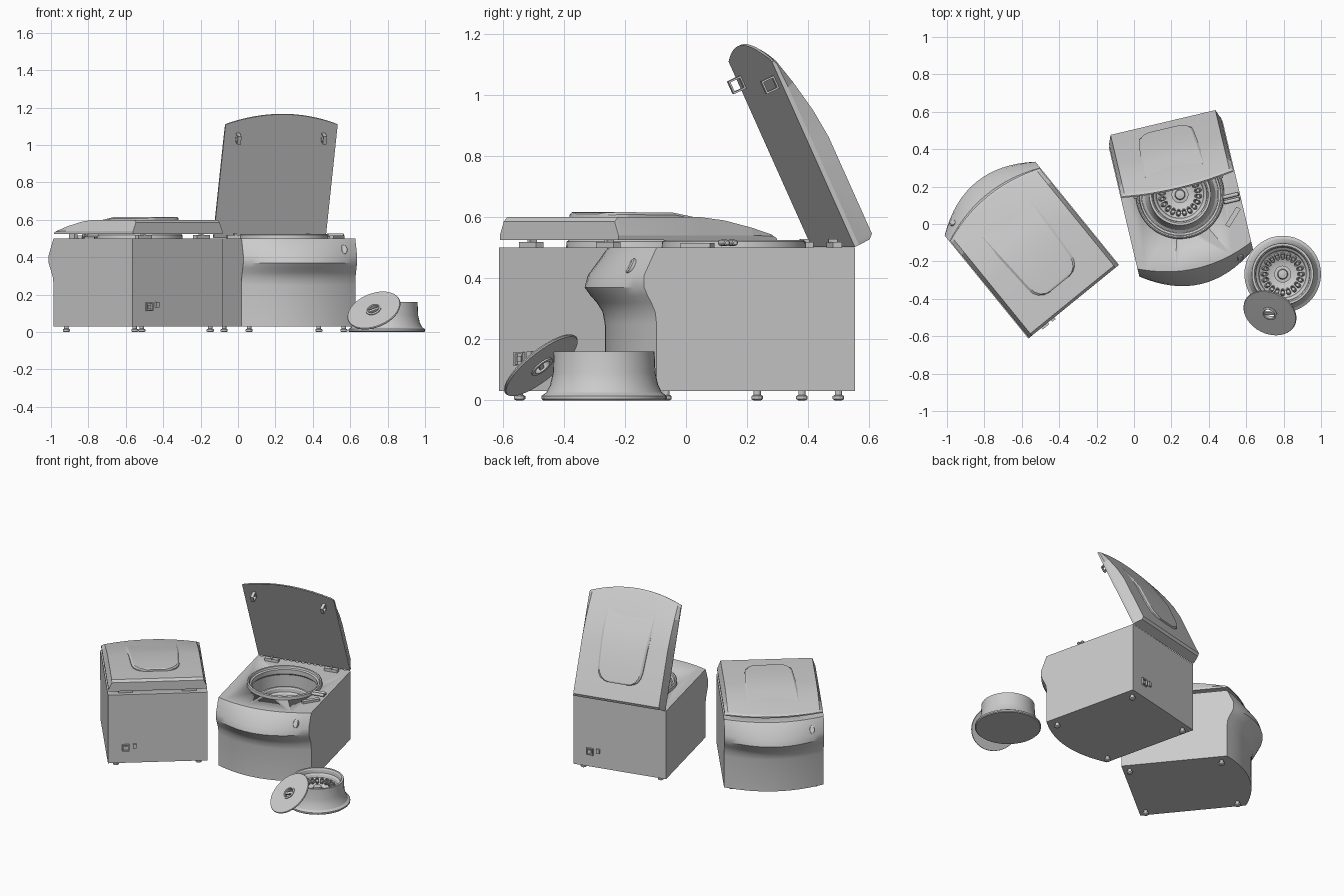
import bpy, bmesh
from math import radians, sin, cos, pi
from mathutils import Matrix, Vector

if "Cube" in bpy.data.objects:
    bpy.data.objects.remove(bpy.data.objects["Cube"])

T, R = Matrix.Translation, Matrix.Rotation


def finish(name, bm, m, angle=28):
    bmesh.ops.remove_doubles(bm, verts=bm.verts, dist=1e-5)
    bmesh.ops.recalc_face_normals(bm, faces=bm.faces)
    me = bpy.data.meshes.new(name)
    bm.to_mesh(me)
    bm.free()
    me.shade_smooth()
    me.set_sharp_from_angle(angle=radians(angle))
    ob = bpy.data.objects.new(name, me)
    bpy.context.collection.objects.link(ob)
    ob.matrix_world = m
    return ob


def bridge(bm, rings, cap=True, loop=False):
    """Skin a list of closed rings."""
    rs = [[bm.verts.new(p) for p in r] for r in rings]
    n = len(rs[0])
    for a, b in zip(rs, rs[1:] + (rs[:1] if loop else [])):
        for i in range(n):
            j = (i + 1) % n
            bm.faces.new((a[i], a[j], b[j], b[i]))
    if cap:
        bm.faces.new(rs[0])
        bm.faces.new(rs[-1])


def loft(name, rings, m, angle=28):
    bm = bmesh.new()
    bridge(bm, rings)
    return finish(name, bm, m, angle)


def lathe(name, prof, m, n=40, loop=False, copies=None):
    bm = bmesh.new()
    for c in copies or [Matrix()]:
        bridge(bm, [[c @ Vector((r * cos(2 * pi * i / n), r * sin(2 * pi * i / n), z))
                     for i in range(n)] for r, z in prof], not loop, loop)
    return finish(name, bm, m)


def boxes(name, items, m):
    """items: (centre, size, z rotation in degrees)"""
    bm = bmesh.new()
    for c, s, a in items:
        bmesh.ops.create_cube(bm, size=1, matrix=T(c) @ R(radians(a), 4, 'Z')
                              @ Matrix.Diagonal((*s, 1)))
    return finish(name, bm, m)


def rotor(tag, m):
    # flared drum with a recessed bowl
    lathe(tag + "_rotor_drum", [(.02, 0), (.2, 0), (.205, .005), (.205, .015), (.19, .025),
          (.177, .05), (.168, .09), (.165, .16), (.152, .16), (.146, .152), (.143, .13),
          (.132, .122), (.126, .105), (.08, .075), (.045, .07), (.045, .082), (.028, .084),
          (.024, .105), (.008, .108)], m)
    # ring of tube sockets, leaning inwards
    sock = [R(2 * pi * i / 20, 4, 'Z') @ T((.103, 0, .088)) @ R(radians(-30), 4, 'Y')
            @ Matrix.Diagonal((1.5, 1, 1, 1)) for i in range(20)]
    lathe(tag + "_rotor_sockets", [(.013, 0), (.013, .022), (.009, .022), (.009, .003)],
          m, 10, True, sock)


W, D = .3125, .334


def bow(e, s, u):
    return -D - e - s * (1 - u * u)


def centrifuge(tag, m, opening, hinge_z):
    # cabinet: bowed front with overhanging brow and recessed apron
    us = [-1 + i / 8 for i in range(17)]
    rows = [(.03, 0, .083), (.25, 0, .085), (.29, .005, .088), (.32, .018, .095),
            (.342, .03, .105), (.37, .042, .115), (.41, .042, .102), (.49, .005, .075),
            (.5, 0, .07)]
    body = loft(tag + "_cabinet", [[(W * u, bow(e, s, u), z) for u in us] + [(W, D, z), (-W, D, z)]
                for z, e, s in rows], m)
    # round well cut into the top
    cut = lathe("cutter", [(.225, .2), (.225, .7)], m)
    cut.hide_render = True
    mod = body.modifiers.new("well", 'BOOLEAN')
    mod.object, mod.operation, mod.solver = cut, 'DIFFERENCE', 'EXACT'
    bpy.context.view_layer.update()
    dg = bpy.context.evaluated_depsgraph_get()
    me = bpy.data.meshes.new_from_object(body.evaluated_get(dg))
    body.modifiers.clear()
    body.data = me
    bpy.data.objects.remove(cut)

    # chamber liner with raised rim
    lathe(tag + "_chamber_liner", [(.237, .498), (.235, .52), (.228, .525), (.221, .522),
          (.217, .51), (.206, .505), (.206, .475), (.215, .465), (.215, .245), (.01, .245),
          (.01, .235), (.223, .235), (.223, .498)], m, 48, True)
    rotor(tag, m @ T((0, 0, .25)))

    # feet
    lathe(tag + "_feet", [(.012, 0), (.019, .004), (.019, .014), (.012, .018), (.012, .034)], m, 12,
          copies=[T((x, y, 0)) for x in (-.26, .26) for y in (-.29, .29)])
    # oval button on the brow
    lathe(tag + "_button", [(.02, -.012), (.02, .004), (.015, .008)],
          m @ T((.235, bow(.03, .095, .752) + .004, .44)) @ R(radians(62), 4, 'X')
          @ Matrix.Diagonal((.95, 1.35, 1, 1)), 20)
    # power socket and switch on the back
    t = .006
    frame = [((.2 + dx, D + .004, .135 + dz), s, 0) for dx, dz, s in (
        (-.02, 0, (t, .014, .046)), (.02, 0, (t, .014, .046)),
        (0, .02, (.046, .014, t)), (0, -.02, (.046, .014, t)))]
    boxes(tag + "_power_socket", frame + [((.2, D + .002, .135), (.02, .01, .02), 0),
          ((.145, D + .004, .145), (.022, .014, .03), 0)], m)
    # hinge blocks, latch bars and striker plate on the deck
    boxes(tag + "_hinges", [((x, .29, .508), (.09, .03, .022), 0) for x in (-.2, .2)]
          + [((x, .285, .522), (.012, .03, .012), 0) for x in (-.2, .2)], m)
    bars = [T((.262, y, .516)) @ R(pi / 2, 4, 'Y') @ T((0, 0, -.045)) for y in (-.095, -.068)]
    lathe(tag + "_latch_bars", [(.006, 0), (.01, .004), (.01, .086), (.006, .09)], m, 12,
          copies=bars)
    boxes(tag + "_striker_plate", [((.248, -.182, .506), (.115, .026, .018), 45)], m)

    # lid: constant thickness, then falling away to a thin bowed front edge
    lm = m @ T((0, D, hinge_z)) @ R(radians(-opening), 4, 'X')
    rings = []
    for y, h, k in [(0, .06, 0), (-.014, .075, 0), (-.36, .075, .3), (-.46, .064, .5),
                    (-.57, .041, .8), (-.655, .018, 1), (-.668, .008, 1)]:
        rim = min(.015, h * .7)
        sec = [(-1, 0), (-1, rim)] + [(u * .935, h) for u in us] + [(1, rim), (1, 0)]
        sec += [(u, 0) for u in us[-2:0:-1]]
        rings.append([(.308 * u, y - k * .06 * (1 - u * u), z) for u, z in sec])
    loft(tag + "_lid", rings, lm, 15)
    # raised tongue panel on the lid
    loft(tag + "_lid_panel", [[(-w, y, .02), (-w, y, z - .008), (-w + .012, y, z),
                               (w - .012, y, z), (w, y, z - .008), (w, y, .02)]
         for y, w, z in [(-.12, .07, .086), (-.128, .1, .09), (-.145, .125, .091),
                         (-.172, .142, .091), (-.21, .15, .091), (-.36, .158, .09),
                         (-.47, .165, .071), (-.58, .172, .046)]], lm, 20)
    # square latch loops under the lid
    loops = []
    for x in (-.235, .235):
        loops += [((x, -.595 + d, -.022), (.02, .006, .048), 0) for d in (-.02, .02)]
        loops += [((x, -.595, z), (.02, .046, .006), 0) for z in (-.043, -.002)]
    if opening:
        boxes(tag + "_latch_loops", loops, lm)
    else:
        boxes(tag + "_latch_tabs", [((x, -.595, -.012), (.02, .046, .03), 0)
                                    for x in (-.235, .235)], lm)


centrifuge("closed", T((-.533, -.156, 0)) @ R(radians(219.1), 4, 'Z'), 0, .525)
centrifuge("open", T((.246, .157, 0)) @ R(radians(13.3), 4, 'Z'), 65.3, .502)

# spare rotor with its cover disc leaning against it
rotor("spare", T((.795, -.268, 0)))
nrm = Vector((-.307, -.595, .742)).normalized()
dm = T((.727, -.475, .115)) @ nrm.to_track_quat('Z', 'Y').to_matrix().to_4x4()
lathe("cover_disc", [(.036, -.005), (.146, -.005), (.149, 0), (.146, .005), (.036, .006)],
      dm, 40, True)
lathe("cover_hub", [(.042, -.01), (.042, .01), (.034, .014), (.03, .01), (.03, -.01)],
      dm, 24, True)
boxes("cover_hub_bar", [((0, 0, .002), (.064, .016, .012), 30)], dm)
